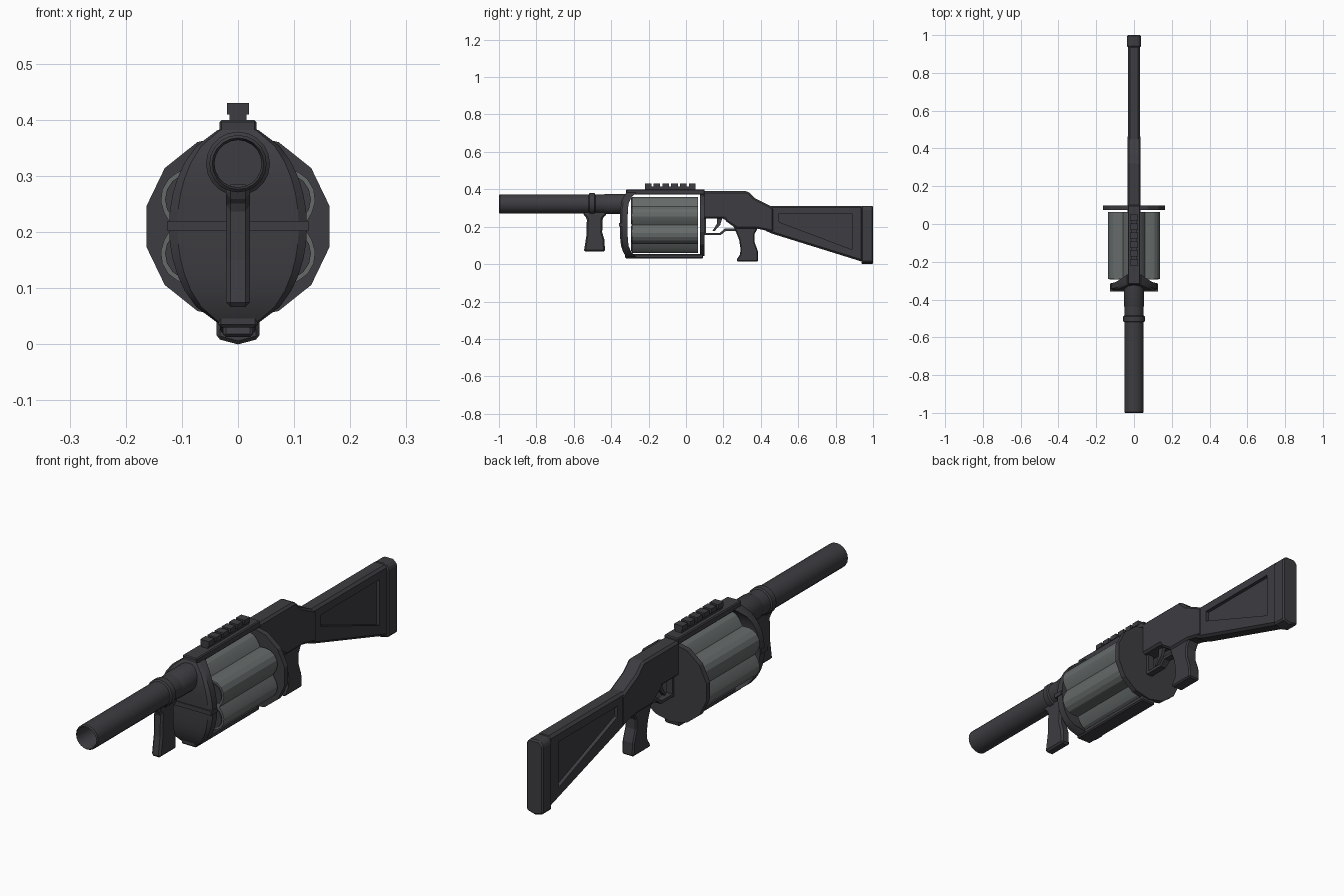
import bpy, bmesh, math
from mathutils import Vector

if "Cube" in bpy.data.objects:
    bpy.data.objects.remove(bpy.data.objects["Cube"])


def mat(name, c):
    m = bpy.data.materials.new(name)
    m.diffuse_color = (*c, 1)
    m.use_nodes = True
    m.node_tree.nodes["Principled BSDF"].inputs["Base Color"].default_value = m.diffuse_color
    return m


DARK = mat("dark gunmetal", (0.047, 0.045, 0.052))
GREY = mat("drum grey", (0.13, 0.145, 0.142))


def finish(name, bm, m, bevel=0.0, smooth=None):
    bmesh.ops.recalc_face_normals(bm, faces=bm.faces)
    me = bpy.data.meshes.new(name)
    bm.to_mesh(me)
    bm.free()
    me.materials.append(m)
    ob = bpy.data.objects.new(name, me)
    bpy.context.collection.objects.link(ob)
    if bevel:
        b = ob.modifiers.new("bevel", 'BEVEL')
        b.width, b.segments, b.limit_method = bevel, 1, 'ANGLE'
        b.angle_limit = math.radians(35)
    if smooth:
        bpy.ops.object.select_all(action='DESELECT')
        ob.select_set(True)
        bpy.context.view_layer.objects.active = ob
        bpy.ops.object.shade_smooth_by_angle(angle=math.radians(smooth))
    return ob


def extrude(name, pts, step, m=DARK, bevel=0.0, smooth=None):
    """Closed outline swept along a vector."""
    bm = bmesh.new()
    a = [bm.verts.new(p) for p in pts]
    b = [bm.verts.new(Vector(p) + Vector(step)) for p in pts]
    bm.faces.new(a)
    bm.faces.new(b)
    n = len(a)
    for i in range(n):
        bm.faces.new((a[i], a[(i + 1) % n], b[(i + 1) % n], b[i]))
    return finish(name, bm, m, bevel, smooth)


def side(name, yz, half, x=0, **k):
    return extrude(name, [(x - half, y, z) for y, z in yz], (2 * half, 0, 0), **k)


def front(name, xz, y0, y1, **k):
    return extrude(name, [(x, y0, z) for x, z in xz], (0, y1 - y0, 0), **k)


def box(name, half, y0, y1, z0, z1, **k):
    return side(name, [(y0, z0), (y1, z0), (y1, z1), (y0, z1)], half, **k)


def circle(cx, cz, r, n, start=0):
    return [(cx + r * math.cos(start + math.tau * i / n),
             cz + r * math.sin(start + math.tau * i / n)) for i in range(n)]


def lathe(name, prof, cz, n=20):
    """Closed (radius, y) loop turned round the barrel line."""
    bm = bmesh.new()
    rings = [[bm.verts.new((x, y, z)) for x, z in circle(0, cz, r, n)] for r, y in prof]
    for a, b in zip(rings, rings[1:]):
        for i in range(n):
            j = (i + 1) % n
            bm.faces.new((a[i], a[j], b[j], b[i]))
    bm.faces.new(rings[0])
    bm.faces.new(rings[-1])
    return finish(name, bm, DARK, 0, 35)


# Barrel with open bore and collar
lathe("barrel", [(0.042, -0.45), (0.042, -0.99), (0.046, -1.0), (0.051, -0.995),
                 (0.051, -0.31)], 0.322)
lathe("barrel_collar", [(0.051, -0.52), (0.057, -0.515), (0.057, -0.49), (0.051, -0.485)], 0.322)
lathe("barrel_sleeve", [(0.05, -0.44), (0.054, -0.43), (0.054, -0.31)], 0.322)

# Foregrip
side("foregrip", [(-0.55, 0.285), (-0.55, 0.265), (-0.53, 0.245), (-0.533, 0.15), (-0.546, 0.067),
                  (-0.433, 0.067), (-0.436, 0.13), (-0.448, 0.17), (-0.446, 0.245),
                  (-0.425, 0.265), (-0.425, 0.285)], 0.021, bevel=0.008)

# Front shield: lens outline whose ends sweep back to the straps
CZ = 0.21
bm = bmesh.new()
rows = []
for i in range(13):
    t = -1 + 2 * i / 12
    z = CZ + 0.172 * t
    w = max(0.034, 0.123 * math.sqrt(max(0, 1 - (0.172 * t / 0.18) ** 2)))
    f = -0.353 + 0.033 * abs(t) ** 4
    b = -0.312 + 0.045 * abs(t) ** 5
    rows.append([bm.verts.new(p) for p in
                 ((-w, f + 0.01, z), (-w * 0.88, f, z), (w * 0.88, f, z),
                  (w, f + 0.01, z), (w, b, z), (-w, b, z))])
for a, b in zip(rows, rows[1:]):
    for i in range(6):
        j = (i + 1) % 6
        bm.faces.new((a[i], a[j], b[j], b[i]))
bm.faces.new(rows[0])
bm.faces.new(rows[-1])
finish("front_shield", bm, DARK, 0, 25)
box("shield_rib", 0.126, -0.358, -0.315, 0.202, 0.22)

# Fluted six-chamber drum
outline = []
for k in range(6):
    a = math.radians(30 + 60 * k)
    cx, cz = 0.098 * math.cos(a), CZ + 0.098 * math.sin(a)
    for d in (-58, -35, -12, 12, 35, 58):
        q = a + math.radians(d)
        outline.append((cx + 0.053 * math.cos(q), cz + 0.053 * math.sin(q)))
    v = a + math.radians(30)
    outline.append((0.117 * math.cos(v), CZ + 0.117 * math.sin(v)))
front("drum", outline, -0.29, 0.064, m=GREY, smooth=20)
for k in range(6):
    a = math.radians(30 + 60 * k)
    front("chamber_%d" % (k + 1),
          circle(0.097 * math.cos(a), CZ + 0.097 * math.sin(a), 0.046, 16), -0.294, -0.289)

# Back plate, straps and top rail
front("back_plate", circle(0, CZ, 0.167, 14, math.pi / 2), 0.075, 0.098)
box("top_strap", 0.033, -0.32, 0.1, 0.372, 0.4, bevel=0.004)
box("bottom_strap", 0.035, -0.325, 0.092, 0.03, 0.053, bevel=0.005)
box("rail_base", 0.015, -0.22, 0.05, 0.395, 0.415)
for i in range(6):
    y = -0.22 + i * 0.047
    box("rail_tooth_%d" % (i + 1), 0.02, y, y + 0.035, 0.41, 0.43)

# Receiver and pistol grip
side("receiver", [(0.09, 0.39), (0.33, 0.39), (0.37, 0.352), (0.45, 0.312), (0.47, 0.3),
                  (0.47, 0.17), (0.38, 0.19), (0.27, 0.19), (0.215, 0.228), (0.205, 0.244),
                  (0.09, 0.244)], 0.035, bevel=0.009)
side("pistol_grip", [(0.24, 0.225), (0.262, 0.185), (0.284, 0.13), (0.292, 0.08), (0.288, 0.05),
                     (0.27, 0.024), (0.272, 0.013), (0.386, 0.013), (0.384, 0.07), (0.366, 0.12),
                     (0.366, 0.16), (0.39, 0.205)], 0.027, bevel=0.011)

# Trigger and guard
side("trigger_guard", [(0.096, 0.25), (0.096, 0.155), (0.185, 0.155), (0.213, 0.178),
                       (0.265, 0.178), (0.265, 0.19), (0.208, 0.19), (0.181, 0.167),
                       (0.108, 0.167), (0.108, 0.25)], 0.014)
side("trigger", [(0.165, 0.25), (0.165, 0.215), (0.142, 0.178), (0.152, 0.176),
                 (0.183, 0.21), (0.195, 0.25)], 0.007)

# Stock with a recessed panel on both sides
stock = side("stock", [(0.44, 0.312), (0.945, 0.312), (0.945, 0.012), (0.46, 0.163),
                       (0.42, 0.18)], 0.032, bevel=0.01)
for s, tag in ((-1, "left"), (1, "right")):
    cut = side("stock_cutter_" + tag, [(0.497, 0.27), (0.888, 0.27), (0.888, 0.078),
                                       (0.497, 0.225)], 0.02, x=s * 0.037)
    cut.hide_render = True
    cut.hide_viewport = True
    cut.display_type = 'WIRE'
    bo = stock.modifiers.new("panel_" + tag, 'BOOLEAN')
    bo.operation, bo.solver, bo.object = 'DIFFERENCE', 'EXACT', cut

# Butt pad
front("butt_pad", [(-0.038, 0.01), (0, 0.0), (0.038, 0.01), (0.038, 0.295), (0.022, 0.312),
                   (-0.022, 0.312), (-0.038, 0.295)], 0.937, 1.0, bevel=0.006)
